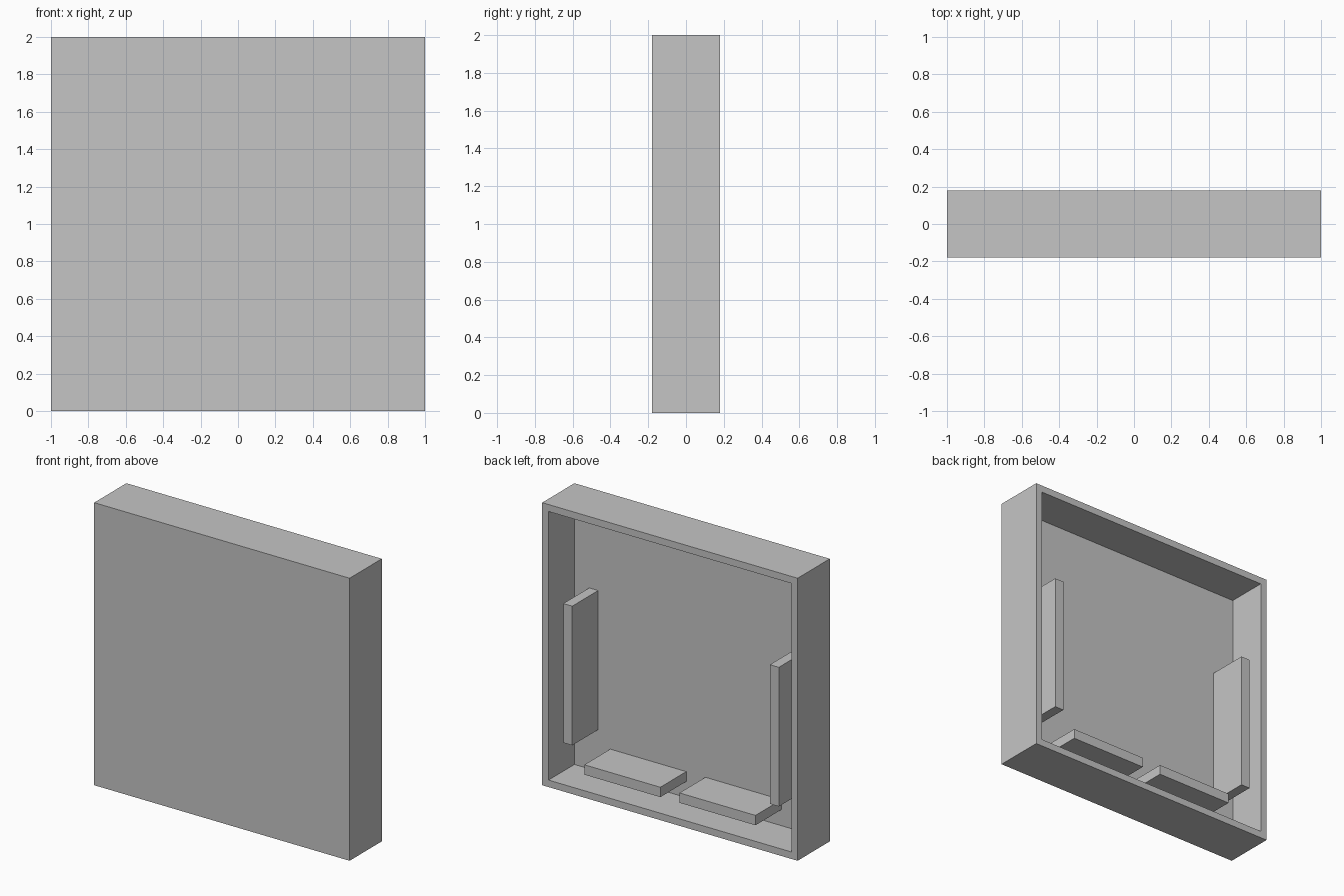
import bpy
import bmesh
from mathutils import Vector

# Remove the default cube
cube = bpy.data.objects.get("Cube")
if cube:
    bpy.data.objects.remove(cube, do_unlink=True)

# Single flat grey material
GREY = (0.56, 0.56, 0.56, 1)
grey = bpy.data.materials.new("plain_grey")
grey.use_nodes = True
grey.diffuse_color = GREY
grey.node_tree.nodes["Principled BSDF"].inputs["Base Color"].default_value = GREY

HALF_DEPTH = 0.18
WALL = 0.07
FLOOR_Y = WALL - HALF_DEPTH


def box_mesh(low, high):
    """Bmesh box spanning two opposite corners."""
    low, high = Vector(low), Vector(high)
    bm = bmesh.new()
    bmesh.ops.create_cube(bm, size=1)
    bmesh.ops.scale(bm, vec=high - low, verts=bm.verts)
    bmesh.ops.translate(bm, vec=(low + high) / 2, verts=bm.verts)
    return bm


def finish(bm, name):
    """Turn a bmesh into a named grey object."""
    bmesh.ops.recalc_face_normals(bm, faces=bm.faces)
    mesh = bpy.data.meshes.new(name)
    bm.to_mesh(mesh)
    bm.free()
    mesh.materials.append(grey)
    obj = bpy.data.objects.new(name, mesh)
    bpy.context.collection.objects.link(obj)
    return obj


# Square tray: a box hollowed out from the back
tray = box_mesh((-1, -HALF_DEPTH, 0), (1, HALF_DEPTH, 2))
tray.normal_update()
back = max(tray.faces, key=lambda f: f.normal.y)
bmesh.ops.inset_region(tray, faces=[back], thickness=WALL)
pocket = bmesh.ops.extrude_face_region(tray, geom=[back])
bmesh.ops.delete(tray, geom=[back], context='FACES_ONLY')
floor_verts = [v for v in pocket["geom"] if isinstance(v, bmesh.types.BMVert)]
bmesh.ops.translate(tray, vec=(0, FLOOR_Y - HALF_DEPTH, 0), verts=floor_verts)
finish(tray, "tray")


# Ribs standing on the tray floor, flush with the rim
def rib(name, x_span, z_span):
    finish(box_mesh((x_span[0], FLOOR_Y, z_span[0]),
                    (x_span[1], HALF_DEPTH, z_span[1])), name)


SIDE_Z = (0.345, 1.33)
BOTTOM_Z = (0.163, 0.233)
rib("left_side_rib", (0.765, 0.835), SIDE_Z)
rib("right_side_rib", (-0.853, -0.783), SIDE_Z)
rib("left_bottom_rib", (0.075, 0.67), BOTTOM_Z)
rib("right_bottom_rib", (-0.67, -0.075), BOTTOM_Z)
